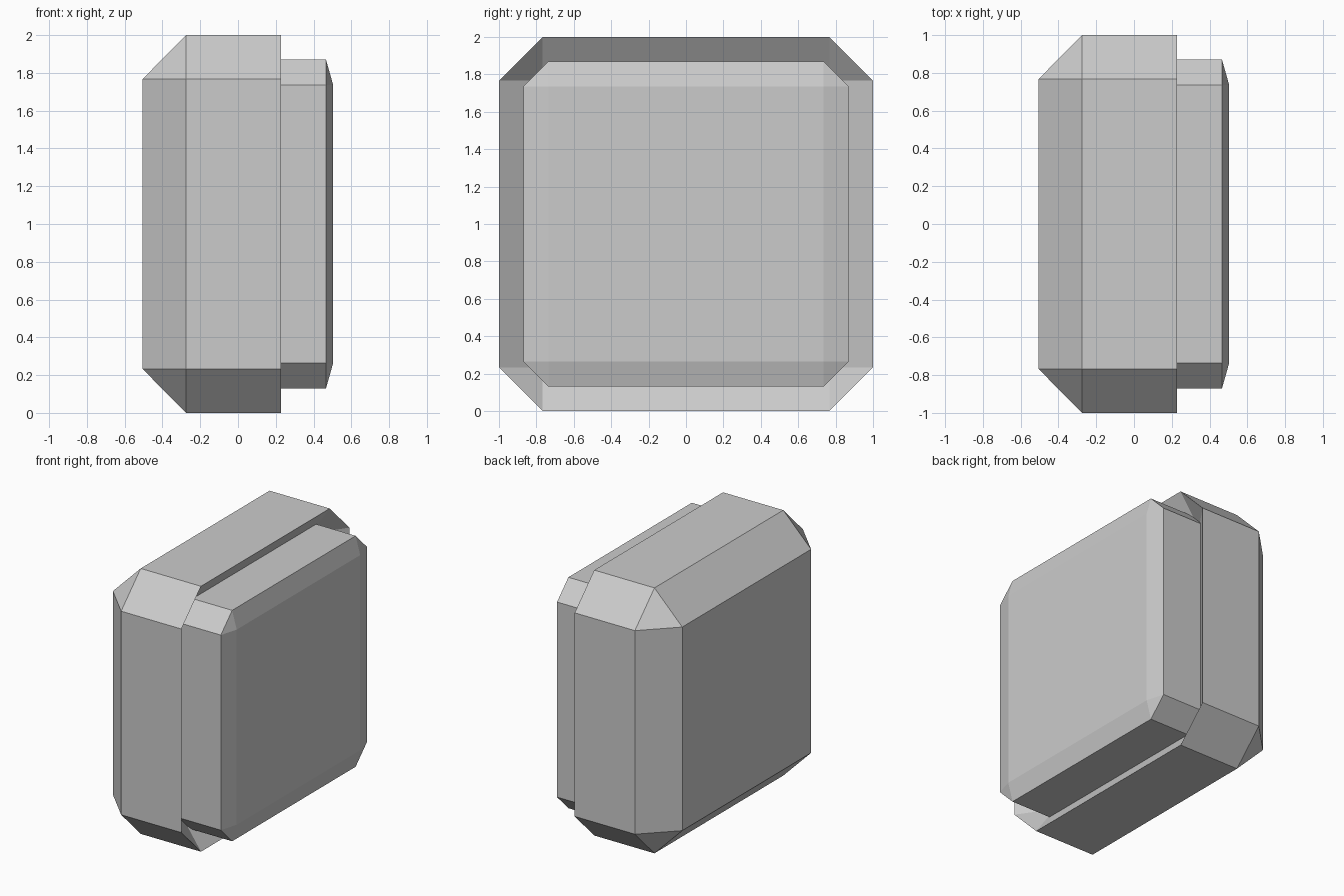
import bpy, bmesh

if "Cube" in bpy.data.objects:
    bpy.data.objects.remove(bpy.data.objects["Cube"])

def octagon(bm, x, half, cut):
    """Square ring in the YZ plane with clipped corners, two verts per corner."""
    inner = half - cut
    pts = [(half, -inner), (half, inner), (inner, half), (-inner, half),
           (-half, inner), (-half, -inner), (-inner, -half), (inner, -half)]
    return [bm.verts.new((x, y, z + 1)) for y, z in pts]

def bridge(bm, a, b):
    for i in range(8):
        j = (i + 1) % 8
        bm.faces.new((a[i], a[j], b[j], b[i]))

def chamfer_to_square(bm, ring, x, half):
    """Close a ring with four slopes, four corner triangles and a square face."""
    sq = [bm.verts.new((x, y, z + 1)) for y, z in
          [(half, -half), (half, half), (-half, half), (-half, -half)]]
    for i in range(4):
        j = (i + 1) % 4
        bm.faces.new((ring[2 * i], ring[2 * i + 1], sq[j], sq[i]))
        bm.faces.new((ring[2 * i + 1], ring[(2 * i + 2) % 8], sq[j]))
    bm.faces.new(sq)

def make_part(name, half, cut, x_back, x_front, back_cap, front_cap):
    bm = bmesh.new()
    back = octagon(bm, x_back, half, cut)
    front = octagon(bm, x_front, half, cut)
    bridge(bm, back, front)
    for ring, cap in ((back, back_cap), (front, front_cap)):
        if cap is None:
            bm.faces.new(ring)
        else:
            chamfer_to_square(bm, ring, cap, half - cut)
    bmesh.ops.recalc_face_normals(bm, faces=bm.faces)
    mesh = bpy.data.meshes.new(name)
    bm.to_mesh(mesh)
    bm.free()
    obj = bpy.data.objects.new(name, mesh)
    bpy.context.collection.objects.link(obj)
    return obj

# Main housing: chamfered back, front face dished inwards
make_part("housing", 1.0, 0.233, -0.274, 0.228, -0.506, 0.065)

# Front panel seated in the dished recess
make_part("front_panel", 0.87, 0.135, 0.065, 0.466, None, 0.504)
